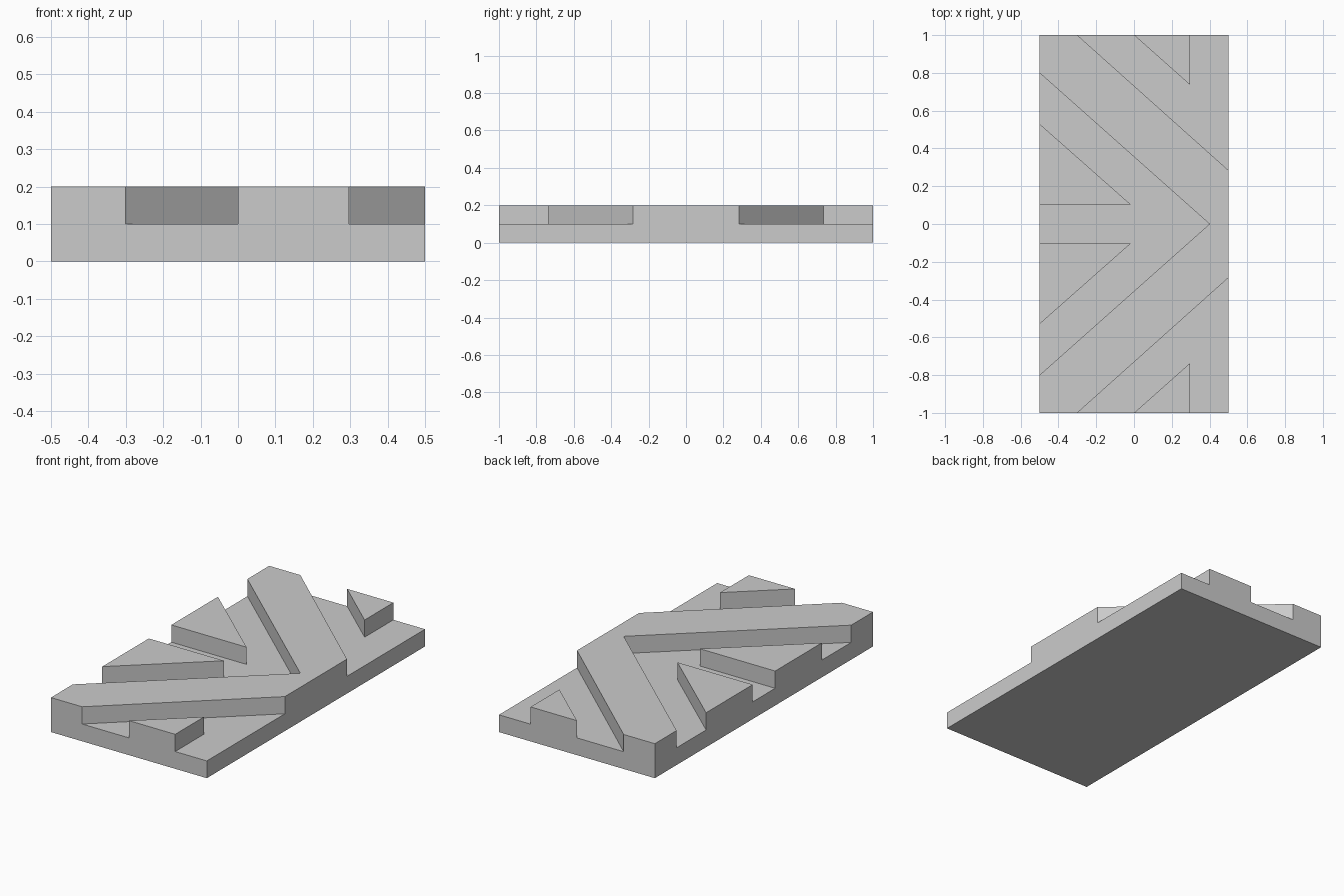
import bpy
import bmesh

if "Cube" in bpy.data.objects:
    bpy.data.objects.remove(bpy.data.objects["Cube"])


def prism(name, outline, z0, z1):
    """Closed straight-sided solid from a counter-clockwise or clockwise outline."""
    bm = bmesh.new()
    face = bm.faces.new([bm.verts.new((x, y, z0)) for x, y in outline])
    top = bmesh.ops.extrude_face_region(bm, geom=[face])["geom"]
    for v in top:
        if isinstance(v, bmesh.types.BMVert):
            v.co.z = z1
    bmesh.ops.recalc_face_normals(bm, faces=bm.faces)
    mesh = bpy.data.meshes.new(name)
    bm.to_mesh(mesh)
    bm.free()
    obj = bpy.data.objects.new(name, mesh)
    bpy.context.collection.objects.link(obj)
    return obj


def flip(points):
    return [(x, -y) for x, y in reversed(points)]


# Full-height slab
slab = prism("chevron_tile", [(-0.5, -1), (0.5, -1), (0.5, 1), (-0.5, 1)], 0, 0.2)
grey = bpy.data.materials.new("grey")
grey.diffuse_color = (0.6, 0.6, 0.6, 1)
grey.use_nodes = True
grey.node_tree.nodes["Principled BSDF"].inputs["Base Color"].default_value = grey.diffuse_color
slab.data.materials.append(grey)

# Grooves around the corner wedges, overshooting the slab edges
corner = [(-0.412, 1.1), (0.6, 0.195), (0.6, 1.1), (0.297, 1.1),
          (0.297, 0.736), (0, 1), (-0.1125, 1.1)]
# Groove inside the chevron, leaving two wedges and a middle channel
inner = [(-0.6, 0.889), (-0.6, 0.6185), (-0.017, 0.103), (-0.6, 0.103)]
inside = [(0.4, 0)] + inner + flip(inner)

for name, outline in (("back_groove_cutter", corner),
                      ("front_groove_cutter", flip(corner)),
                      ("inner_groove_cutter", inside)):
    cutter = prism(name, outline, 0.1, 0.3)
    cutter.data.materials.append(grey)
    cutter.hide_render = True
    cutter.display_type = 'WIRE'
    cut = slab.modifiers.new(name, 'BOOLEAN')
    cut.operation = 'DIFFERENCE'
    cut.solver = 'EXACT'
    cut.object = cutter
